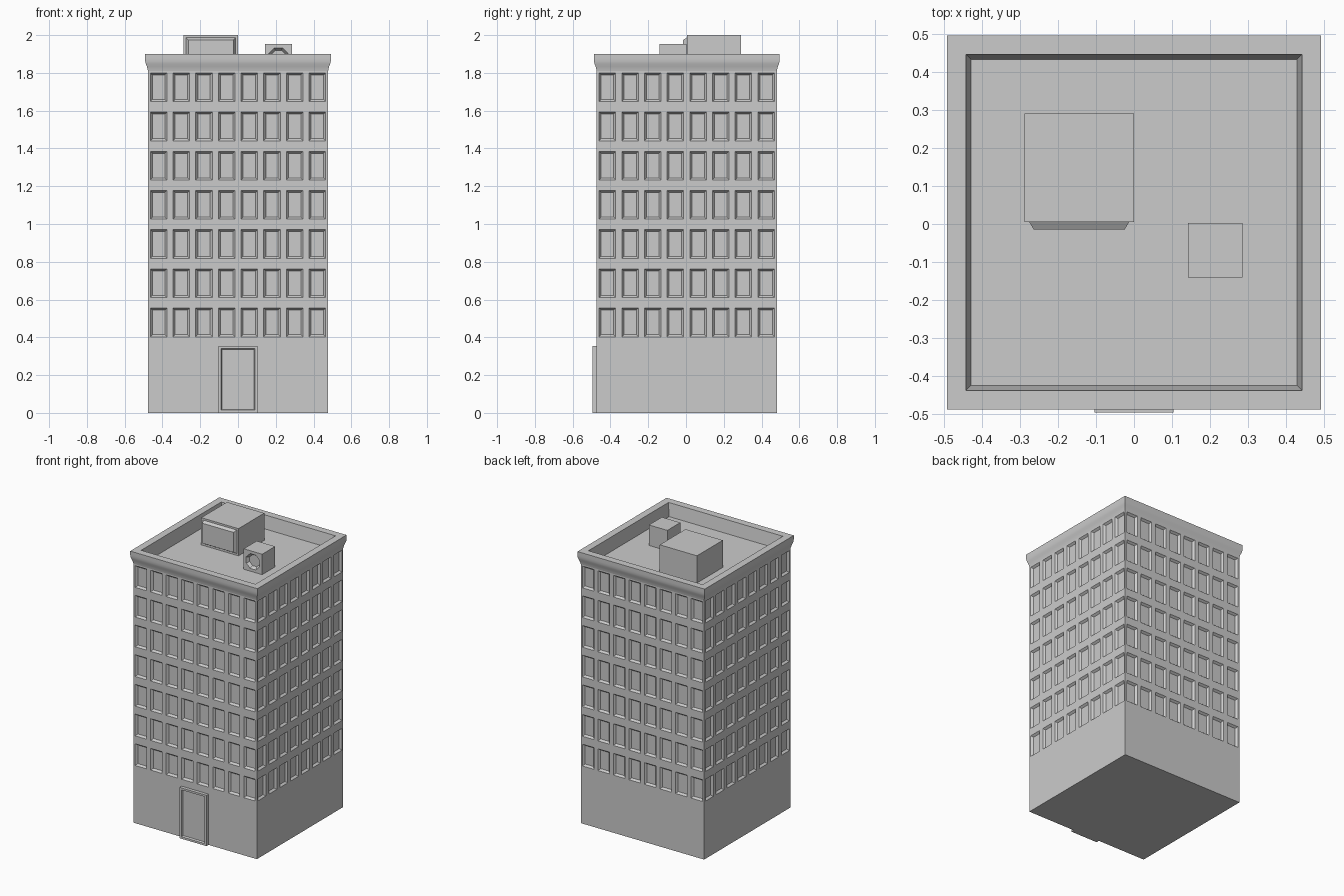
import bpy, bmesh, math
from mathutils import Matrix, Vector

if "Cube" in bpy.data.objects:
    bpy.data.objects.remove(bpy.data.objects["Cube"])

CY = 0.004      # building centre in y (door stands proud at the front)
H = 0.477       # half width of the walls
ROOF = 1.81     # roof deck height


def finish(name, bm, smooth=False):
    bmesh.ops.remove_doubles(bm, verts=bm.verts, dist=1e-5)
    me = bpy.data.meshes.new(name)
    bm.to_mesh(me)
    bm.free()
    ob = bpy.data.objects.new(name, me)
    bpy.context.collection.objects.link(ob)
    if smooth:
        bpy.ops.object.select_all(action='DESELECT')
        ob.select_set(True)
        bpy.context.view_layer.objects.active = ob
        bpy.ops.object.shade_smooth_by_angle(angle=math.radians(30))
    return ob


def box(name, x0, x1, y0, y1, z0, z1, insets=()):
    """Box whose front face gets successive (thickness, depth) insets."""
    bm = bmesh.new()
    size = Matrix.Diagonal((x1 - x0, y1 - y0, z1 - z0, 1))
    pos = Matrix.Translation(((x0 + x1) / 2, (y0 + y1) / 2, (z0 + z1) / 2))
    bmesh.ops.create_cube(bm, size=1, matrix=pos @ size)
    bm.normal_update()
    front = next(f for f in bm.faces if f.normal.y < -0.9)
    for thickness, depth in insets:
        bmesh.ops.inset_individual(bm, faces=[front], thickness=thickness,
                                   depth=depth, use_even_offset=True)
        bm.normal_update()
    return finish(name, bm)


# Walls: a grid per side, window cells inset into recesses
xs = [-H]
for i in range(8):
    c = -0.42 + 0.12 * i
    xs += [c - 0.044, c + 0.044]
xs.append(H)
zs = [0.0]
for j in range(7):
    b = 0.403 + 0.2075 * j
    zs += [b, b + 0.152]
zs.append(ROOF)

bm = bmesh.new()
windows = []
for side in range(4):
    rot = Matrix.Translation((0, CY, 0)) @ Matrix.Rotation(side * math.pi / 2, 4, 'Z')
    grid = [[bm.verts.new(rot @ Vector((x, -H, z))) for x in xs] for z in zs]
    for j in range(len(zs) - 1):
        for i in range(len(xs) - 1):
            f = bm.faces.new((grid[j][i], grid[j][i + 1],
                              grid[j + 1][i + 1], grid[j + 1][i]))
            if i % 2 and j % 2:
                windows.append(f)
bm.normal_update()
bmesh.ops.inset_individual(bm, faces=windows, thickness=0.011, depth=-0.014,
                           use_even_offset=True)
# Underside
bm.faces.new([bm.verts.new((sx * H, CY + sy * H, 0))
              for sx, sy in ((-1, -1), (-1, 1), (1, 1), (1, -1))])
finish("walls", bm)

# Cornice, parapet and roof deck: square rings lofted along a profile
profile = [(H, ROOF), (0.479, 1.82), (0.483, 1.835), (0.488, 1.848),
           (0.491, 1.86), (0.492, 1.875), (0.492, 1.9),
           (0.442, 1.9), (0.428, ROOF)]
bm = bmesh.new()
rings = [[bm.verts.new((sx * h, CY + sy * h, z))
          for sx, sy in ((-1, -1), (1, -1), (1, 1), (-1, 1))] for h, z in profile]
for a, b in zip(rings, rings[1:]):
    for k in range(4):
        n = (k + 1) % 4
        bm.faces.new((a[k], a[n], b[n], b[k]))
bm.faces.new(rings[-1])
finish("cornice_and_roof", bm, smooth=True)

# Entrance door with recessed panel
box("door", -0.104, 0.104, -0.496, -0.46, 0, 0.355,
    [(0.014, 0), (0.005, -0.012)])

# Rooftop stair house with a raised bevelled front panel
box("stair_house", -0.288, 0, 0.005, 0.29, ROOF, 2.0,
    [(0.013, 0), (0.012, 0.02)])

# Rooftop vent unit with an octagonal fan recess
vent = box("vent_unit", 0.142, 0.285, -0.14, 0.003, ROOF, 1.953)
bm = bmesh.new()
bmesh.ops.create_cone(bm, cap_ends=True, segments=8, radius1=0.042, radius2=0.07,
                      depth=0.04,
                      matrix=Matrix.Translation((0.2135, -0.14, 1.881))
                      @ Matrix.Rotation(math.pi / 2, 4, 'X')
                      @ Matrix.Rotation(math.pi / 8, 4, 'Z'))
cutter = finish("fan_cutter", bm)
cutter.hide_render = True
cutter.hide_set(True)
mod = vent.modifiers.new("fan_recess", 'BOOLEAN')
mod.operation = 'DIFFERENCE'
mod.solver = 'EXACT'
mod.object = cutter
